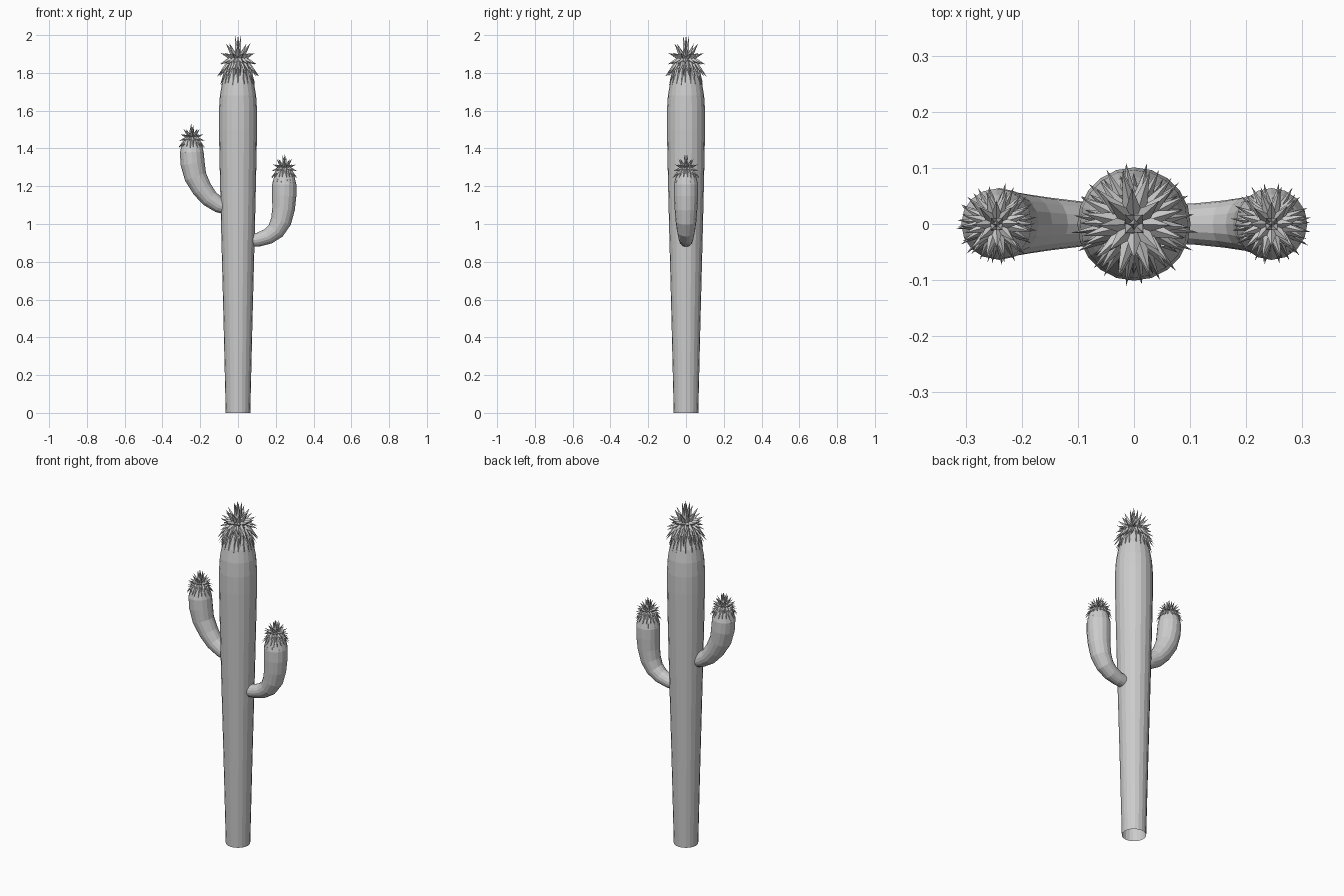
import bpy
import bmesh
import math
import random
from mathutils import Vector

random.seed(4)
cube = bpy.data.objects.get("Cube")
if cube:
    bpy.data.objects.remove(cube, do_unlink=True)

grey = bpy.data.materials.new("plain_grey")
grey.use_nodes = True
grey.diffuse_color = (0.6, 0.6, 0.6, 1)
grey.node_tree.nodes["Principled BSDF"].inputs["Base Color"].default_value = (0.6, 0.6, 0.6, 1)


def finish(name, bm):
    bmesh.ops.recalc_face_normals(bm, faces=bm.faces)
    mesh = bpy.data.meshes.new(name)
    bm.to_mesh(mesh)
    bm.free()
    mesh.materials.append(grey)
    obj = bpy.data.objects.new(name, mesh)
    bpy.context.collection.objects.link(obj)
    return obj


def stem(name, path, sides, open_start=False):
    """Tube along (x, z, radius) points, with a closed tip."""
    bm = bmesh.new()
    pts = [Vector((x, 0, z)) for x, z, r in path]
    rings = []
    for i, (x, z, r) in enumerate(path):
        t = (pts[min(i + 1, len(pts) - 1)] - pts[max(i - 1, 0)]).normalized()
        side = Vector((t.z, 0, -t.x))
        ring = []
        for k in range(sides):
            a = math.tau * k / sides
            ring.append(bm.verts.new(pts[i] + r * (side * math.cos(a) + Vector((0, math.sin(a), 0)))))
        rings.append(ring)
    for low, high in zip(rings, rings[1:]):
        for k in range(sides):
            n = (k + 1) % sides
            bm.faces.new((low[k], low[n], high[n], high[k]))
    bm.faces.new(rings[-1])
    if not open_start:
        bm.faces.new(rings[0])
    return finish(name, bm)


# Spike tiers: base radius, base depth, tip radius, tip depth, count, half width
TIERS = [
    (0.066, 0.185, 0.097, 0.265, 20, 0.008),
    (0.055, 0.150, 0.115, 0.220, 20, 0.011),
    (0.045, 0.130, 0.106, 0.155, 14, 0.014),
    (0.035, 0.120, 0.098, 0.095, 12, 0.016),
    (0.022, 0.110, 0.066, 0.045, 8, 0.017),
    (0.008, 0.105, 0.022, 0.004, 4, 0.017),
]


def crown(name, x, top, wide, tall):
    """Burst of four-sided spikes around the tip of a stem."""
    bm = bmesh.new()
    for tier, (br, bd, tr, td, count, half) in enumerate(TIERS):
        for k in range(count):
            a = math.tau * (k + 0.5 * (tier % 2)) / count + random.uniform(-0.06, 0.06)
            out = Vector((math.cos(a), math.sin(a), 0))
            across = Vector((-math.sin(a), math.cos(a), 0))
            reach = random.uniform(0.92, 1)
            base = out * br - Vector((0, 0, bd))
            tip = out * tr * reach - Vector((0, 0, td))
            axis = (tip - base).normalized()
            up = across.cross(axis)
            corners = [base + d * half - axis * 0.01 for d in (across, up, -across, -up)]
            verts = [bm.verts.new((x + c.x * wide, c.y * wide, top + c.z * tall))
                     for c in corners + [tip]]
            for j in range(4):
                bm.faces.new((verts[j], verts[(j + 1) % 4], verts[4]))
            bm.faces.new(verts[:4])
    # upright centre spike sets the full height
    verts = [bm.verts.new((x + sx * 0.016 * wide, sy * 0.016 * wide, top - 0.115 * tall))
             for sx, sy in ((1, 0), (0, 1), (-1, 0), (0, -1))]
    apex = bm.verts.new((x, 0, top))
    for j in range(4):
        bm.faces.new((verts[j], verts[(j + 1) % 4], apex))
    bm.faces.new(verts)
    return finish(name, bm)


# Main trunk, open underneath
stem("trunk", [(0, 0, 0.065), (0, 0.5, 0.077), (0, 1.0, 0.09), (0, 1.3, 0.097),
               (0, 1.5, 0.101), (0, 1.6, 0.101), (0, 1.68, 0.096), (0, 1.75, 0.084),
               (0, 1.81, 0.066), (0, 1.86, 0.045), (0, 1.89, 0.018)], 20, True)
crown("trunk_spikes", 0, 2.0, 1, 1)

# Higher arm on the right side
stem("right_arm", [(-0.06, 1.085, 0.036), (-0.1, 1.1, 0.041), (-0.15, 1.135, 0.047),
                   (-0.19, 1.185, 0.053), (-0.225, 1.25, 0.059), (-0.24, 1.32, 0.064),
                   (-0.245, 1.38, 0.063), (-0.245, 1.42, 0.052), (-0.245, 1.45, 0.036),
                   (-0.245, 1.47, 0.014)], 16)
crown("right_arm_spikes", -0.245, 1.53, 0.66, 0.58)

# Lower arm on the left side
stem("left_arm", [(0.06, 0.912, 0.034), (0.11, 0.918, 0.037), (0.16, 0.935, 0.042),
                  (0.2, 0.965, 0.048), (0.228, 1.015, 0.055), (0.241, 1.08, 0.06),
                  (0.245, 1.15, 0.064), (0.245, 1.21, 0.064), (0.245, 1.255, 0.053),
                  (0.245, 1.29, 0.036), (0.245, 1.31, 0.014)], 16)
crown("left_arm_spikes", 0.245, 1.37, 0.66, 0.58)
